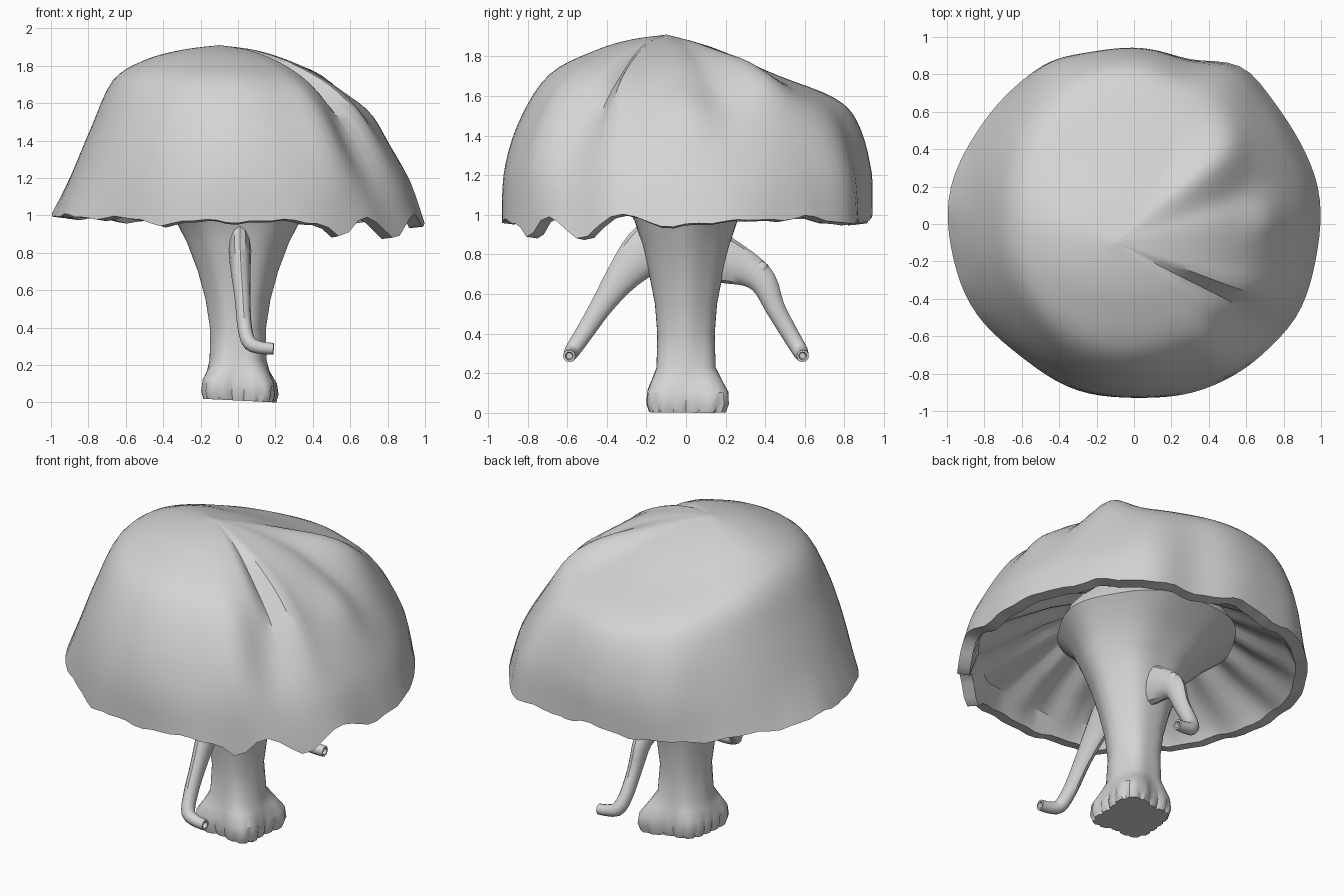
import bpy, bmesh, math
from mathutils import Vector

cube = bpy.data.objects.get("Cube")
if cube:
    bpy.data.objects.remove(cube, do_unlink=True)

grey = bpy.data.materials.new("plain grey")
grey.use_nodes = True
grey.diffuse_color = (0.66, 0.66, 0.66, 1)
grey.node_tree.nodes["Principled BSDF"].inputs["Base Color"].default_value = (0.66, 0.66, 0.66, 1)


def loft(name, rings, angle=35):
    """Closed skin through rings of equal length, with both ends filled."""
    bm = bmesh.new()
    rows = [[bm.verts.new(p) for p in ring] for ring in rings]
    n = len(rows[0])
    for a, b in zip(rows, rows[1:]):
        for i in range(n):
            j = (i + 1) % n
            bm.faces.new((a[i], a[j], b[j], b[i]))
    bm.faces.new(rows[0])
    bm.faces.new(rows[-1])
    bmesh.ops.recalc_face_normals(bm, faces=bm.faces[:])
    mesh = bpy.data.meshes.new(name)
    bm.to_mesh(mesh)
    bm.free()
    mesh.materials.append(grey)
    obj = bpy.data.objects.new(name, mesh)
    bpy.context.collection.objects.link(obj)
    bpy.ops.object.select_all(action='DESELECT')
    obj.select_set(True)
    bpy.context.view_layer.objects.active = obj
    bpy.ops.object.shade_smooth_by_angle(angle=math.radians(angle))


def spline(points, t):
    """Catmull-Rom point at t (0..1) along a list of tuples."""
    pts = [Vector(p) for p in points]
    f = min(t, 0.99999) * (len(pts) - 1)
    i = int(f)
    u = f - i
    a, b, c, d = (pts[max(0, min(len(pts) - 1, i + k))] for k in (-1, 0, 1, 2))
    return (b * 2 + (c - a) * u + (a * 2 - b * 5 + c * 4 - d) * u * u
            + (b * 3 - a - c * 3 + d) * u ** 3) / 2


def bump(x, width):
    return math.exp(-(x / width) ** 2)


def turn(a, b):
    """Signed difference of two angles in degrees."""
    return (a - b + 180) % 360 - 180


# Cap: four side profiles (distance from axis, height), blended round the axis
LEFT = [(-.1, 1.91), (.13, 1.875), (.38, 1.78), (.58, 1.64), (.745, 1.46), (.91, 1.2), (.995, .95)]
BACK = [(-.1, 1.91), (.15, 1.84), (.45, 1.71), (.75, 1.59), (.87, 1.46), (.935, 1.22), (.935, .96)]
RIGHT = [(.1, 1.91), (.3, 1.885), (.5, 1.83), (.67, 1.72), (.79, 1.46), (.9, 1.2), (.995, 1.0)]
FRONT = [(.1, 1.91), (.28, 1.885), (.46, 1.83), (.69, 1.71), (.84, 1.48), (.92, 1.22), (.935, .97)]
# Folds: angle, angular width, outward push, lift, place down the slope, spread
FOLDS = [(-33, 4, -.08, -.04, .42, .2), (-39, 8, -.065, -.01, .68, .2),
         (-54, 8, .03, .01, .65, .25), (-24, 6, .035, .01, .52, .2),
         (39, 11, .05, .065, .42, .17), (18, 7, -.03, -.01, .45, .2),
         (4, 8, .035, .01, .6, .1), (72, 9, -.025, 0, .8, .3),
         (56, 10, .045, 0, .95, .35), (116, 11, .035, 0, .9, .35)]
# Overall swell of each diagonal
SWELL = [(45, .02), (-45, .02), (135, 0), (225, -.025)]
SPIKES = [(-55, 5, -.075), (-33, 6, -.07), (-44, 5, .03), (-18, 6, .05), (20, 8, .035),
          (40, 9, .035), (90, 12, .03), (-115, 8, -.02)]
SEGMENTS = 96
STEPS = 26


def cap_point(t, deg):
    a = math.radians(deg)
    c, s = math.cos(a), math.sin(a)
    px = spline(LEFT if c > 0 else RIGHT, t)
    py = spline(BACK if s > 0 else FRONT, t)
    shift = -.1 * (1 - t)
    rx = px.x - shift * (1 if c > 0 else -1)
    ry = py.x - shift * (1 if s > 0 else -1)
    r = max(.004, rx * c * c + ry * s * s)
    z = px.y * c * c + py.y * s * s
    r *= 1 + t * sum(k * bump(turn(deg, angle), 25) for angle, k in SWELL)
    for angle, width, push, lift, place, spread in FOLDS:
        k = bump(turn(deg, angle), width) * bump(t - place, spread)
        r *= 1 + k * push
        z += k * lift
    rim = max(0, (t - .8) / .2)
    for angle, width, lift in SPIKES:
        z += lift * bump(turn(deg, angle), width) * rim
    z += .008 * rim * (math.sin(13 * a) + .7 * math.sin(29 * a + 1))
    r *= 1 + .006 * rim * math.sin(9 * a)
    return Vector((shift + r * c, shift + r * s, z))


degrees = [360 * i / SEGMENTS for i in range(SEGMENTS)]
rings = [[cap_point(k / STEPS, d) for d in degrees] for k in range(STEPS + 1)]
edge = rings[-1]
# Rim curling under
rings.append([Vector((p.x * .93, p.y * .93, p.z - .008)) for p in edge])
# Pleated hollow underneath
for scale, height in ((.88, 1.05), (.7, 1.15), (.52, 1.25), (.3, 1.34)):
    ring = []
    for i, p in enumerate(edge):
        pleat = .018 * math.cos(math.pi * i / 3)
        ring.append(Vector((p.x * scale, p.y * scale, height + pleat)))
    rings.append(ring)
loft("cap", rings)

# Stem: height, half width, half depth, flaring into the cap
STEM = [(.01, .165, .16), (.04, .175, .172), (.10, .168, .168), (.16, .155, .16), (.23, .147, .15),
        (.4, .147, .148), (.55, .17, .16), (.7, .21, .19), (.85, .265, .225), (.97, .325, .265),
        (1.1, .42, .37), (1.19, .51, .49), (1.25, .48, .46), (1.4, .36, .36)]
# Corners of the foot: angle, reach
CORNERS = [(45, .58), (-45, .42), (225, .4), (135, .2)]
rings = []
for z, rx, ry in STEM:
    foot = min(1, max(0, (.25 - z) / .14))
    drift = .05 * min(1, max(0, (z - .97) / .2))   # flare leans to the back right
    ring = []
    for i in range(72):
        deg = i * 5
        a = math.radians(deg)
        lobe = 1 + foot * sum(k * bump(turn(deg, angle), 30) for angle, k in CORNERS)
        lobe += .02 * math.cos(6 * a)
        if z < .05 and i % 4 == 0:
            lobe *= .94   # toe notches
        x, y = rx * lobe * math.cos(a), ry * lobe * math.sin(a)
        ring.append(Vector((x - drift, y + drift, z + foot * (.012 - .05 * x))))
    if not rings:
        low = min(p.z for p in ring)
        ring = [p - Vector((0, 0, low)) for p in ring]
    rings.append(ring)
loft("stem", rings)


def arm(name, path):
    """Tapered tube with a hollow tip; path holds x, y, z and radius."""
    count = 22
    samples = [spline(path, k / count) for k in range(count + 1)]
    centres = [p.to_3d() for p in samples]
    q, old = None, None
    rings = []

    def ring(centre, radius, squash):
        points = []
        for i in range(12):
            a = 2 * math.pi * i / 12
            p = q @ Vector((radius * math.cos(a), radius * math.sin(a), 0))
            points.append(centre + Vector((p.x * squash, p.y, p.z)))
        return points

    for k, centre in enumerate(centres):
        tangent = (centres[min(k + 1, count)] - centres[max(k - 1, 0)]).normalized()
        q = tangent.to_track_quat('Z', 'X') if q is None else old.rotation_difference(tangent) @ q
        old = tangent
        rings.append(ring(centre, samples[k].w, min(1, .38 + .8 * k / count)))
    tip = centres[-1]
    rings.append(ring(tip, samples[-1].w * .65, 1))
    rings.append(ring(tip - old * .025, samples[-1].w * .5, 1))
    loft(name, rings)


arm("front_arm", [(.01, -.08, .92, .13), (.01, -.21, .81, .12), (.015, -.32, .69, .085),
                  (.025, -.42, .55, .058), (.035, -.51, .41, .046), (.06, -.57, .32, .04),
                  (.12, -.585, .293, .034), (.19, -.59, .287, .031)])
arm("back_arm", [(.02, .08, .82, .14), (.02, .21, .765, .115), (.02, .32, .72, .085),
                 (.025, .395, .655, .068), (.03, .45, .53, .05), (.035, .53, .39, .043),
                 (.06, .575, .315, .04), (.12, .585, .293, .034), (.18, .59, .287, .031)])
# Knob on the elbow of the back arm
arm("elbow_knob", [(.03, .34, .69, .06), (.03, .375, .725, .045), (.03, .395, .76, .02)])
